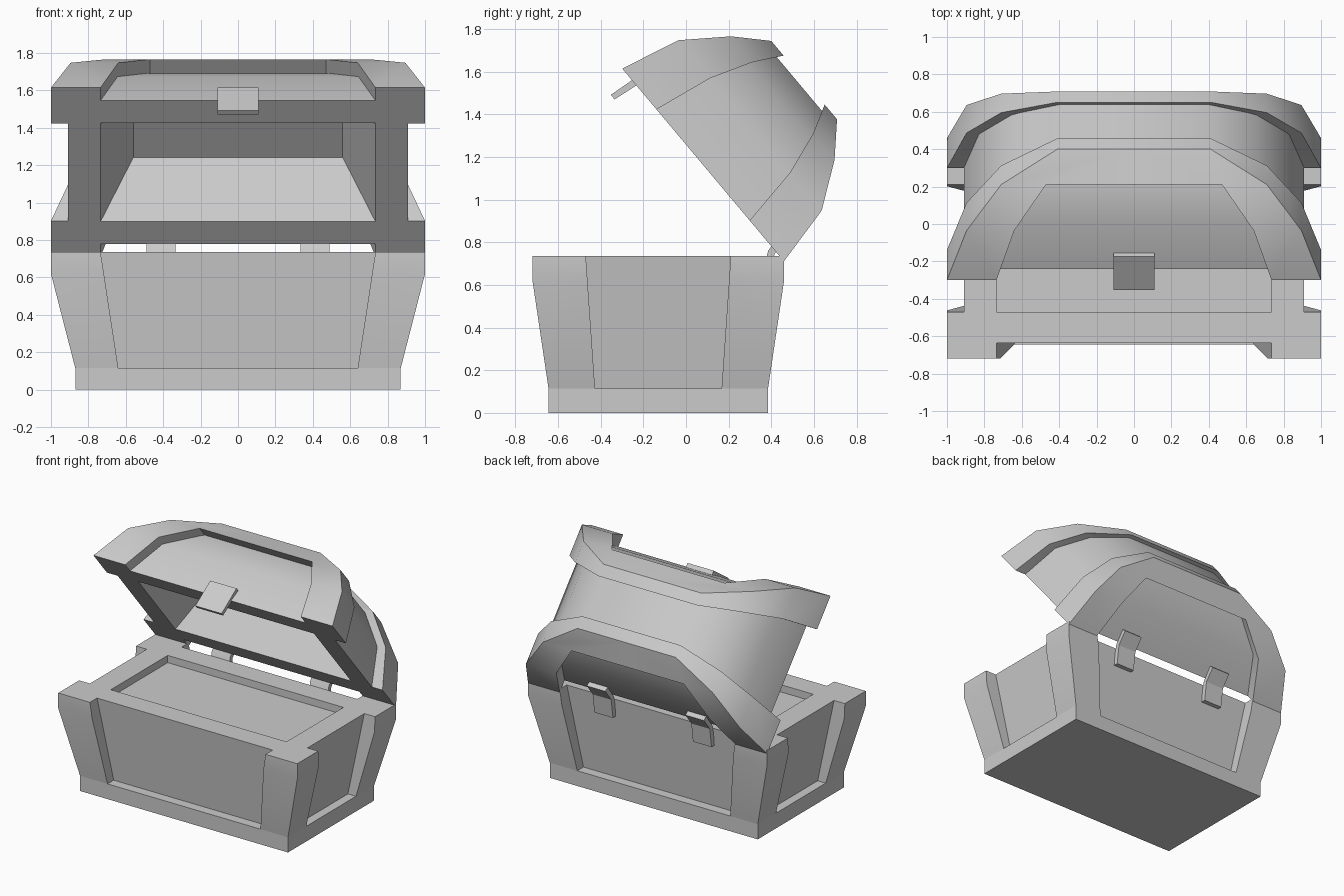
import bpy, bmesh
from math import radians

if "Cube" in bpy.data.objects:
    bpy.data.objects.remove(bpy.data.objects["Cube"])

CY = -0.13                                   # centre of the box in y
LID_LOC, LID_ROT = (0, 0.08, 1.163), (radians(-50), 0, 0)


def rect(x, y, z):
    return [(-x, -y, z), (x, -y, z), (x, y, z), (-x, y, z)]


def add_loft(bm, rings, caps=(True, True)):
    vs = [[bm.verts.new(p) for p in r] for r in rings]
    n = len(vs[0])
    for a, b in zip(vs, vs[1:]):
        for i in range(n):
            j = (i + 1) % n
            bm.faces.new((a[i], a[j], b[j], b[i]))
    if caps[0]:
        bm.faces.new(vs[0][::-1])
    if caps[1]:
        bm.faces.new(vs[-1])


def finish(name, bm, loc=(0, 0, 0), rot=(0, 0, 0), mirror=False):
    if mirror:                               # copy to all four corners
        for ax in (0, 1):
            dup = bmesh.ops.duplicate(bm, geom=bm.verts[:] + bm.edges[:] + bm.faces[:])["geom"]
            for v in dup:
                if isinstance(v, bmesh.types.BMVert):
                    v.co[ax] *= -1
    bmesh.ops.remove_doubles(bm, verts=bm.verts[:], dist=0.0005)
    bmesh.ops.recalc_face_normals(bm, faces=bm.faces[:])
    me = bpy.data.meshes.new(name)
    bm.to_mesh(me)
    bm.free()
    ob = bpy.data.objects.new(name, me)
    bpy.context.collection.objects.link(ob)
    ob.location, ob.rotation_euler = loc, rot
    bpy.ops.object.select_all(action='DESELECT')
    ob.select_set(True)
    bpy.context.view_layer.objects.active = ob
    bpy.ops.object.shade_smooth_by_angle(angle=radians(30))
    return ob


def loft(name, rings, loc=(0, 0, 0), rot=(0, 0, 0)):
    bm = bmesh.new()
    add_loft(bm, rings)
    return finish(name, bm, loc, rot)


def corner(z, x, y, open_x, slot_y, in_x, in_y):
    """L-shaped section of a corner post, front right quarter."""
    return [(open_x, -y, z), (x, -y, z), (x, -slot_y, z),
            (in_x, -slot_y, z), (in_x, -in_y, z), (open_x, -in_y, z)]


# Base: plinth, recessed core with shallow tray, four corner posts
loft("base_plinth", [rect(0.87, 0.515, 0), rect(0.87, 0.515, 0.115)], (0, CY, 0))
loft("base_core", [rect(0.80, 0.44, 0.10), rect(0.91, 0.505, 0.735),
                   rect(0.735, 0.34, 0.735), rect(0.735, 0.34, 0.68)], (0, CY, 0))
bm = bmesh.new()
add_loft(bm, [corner(0.115, 0.87, 0.515, 0.64, 0.297, 0.78, 0.42),
              corner(0.62, 1.0, 0.59, 0.717, 0.332, 0.87, 0.47),
              corner(0.735, 1.0, 0.59, 0.735, 0.34, 0.91, 0.505)])
finish("base_corner_posts", bm, (0, CY, 0), mirror=True)

# Lid core: hollow underside, rim, domed outside
loft("lid_core", [rect(0.56, 0.25, 0.42), rect(0.735, 0.345, 0),
                  rect(0.91, 0.50, 0), rect(0.83, 0.435, 0.275),
                  rect(0.655, 0.30, 0.465), rect(0.40, 0.19, 0.59)], LID_LOC, LID_ROT)

# Lid ribs: curved corner posts joined by a bar across the top
bm = bmesh.new()
X, Y, O, S, Z = 0.71, 0.378, 0.47, 0.22, 0.488
add_loft(bm, [corner(0, 1.0, 0.59, 0.735, 0.34, 0.91, 0.50),
              corner(0.288, 0.895, 0.522, 0.64, 0.29, 0.79, 0.40),
              corner(Z, X, Y, O, S, 0.60, 0.26)], (True, False))
A, OF, P, Q, OS, R = [bm.verts.new(p) for p in (
    (0, -Y, Z), (O, -Y, Z), (X, -Y, Z), (X, -S, Z), (O, -S, Z), (0, -S, Z))]
A2, P2, Q2, R2 = [bm.verts.new(p) for p in (
    (0, -0.24, 0.619), (0.41, -0.24, 0.619), (0.41, -0.15, 0.619), (0, -0.15, 0.619))]
for f in ((A, OF, P, P2, A2), (P, Q, Q2, P2), (Q, OS, R, R2, Q2),
          (A2, P2, Q2, R2), (A, R, OS, OF)):
    bm.faces.new(f)
finish("lid_ribs", bm, LID_LOC, LID_ROT, mirror=True)

# Latch plate hanging from the front of the lid
loft("latch", [[(-0.11, -0.530, -0.12), (0.11, -0.530, -0.12),
                (0.11, -0.502, -0.12), (-0.11, -0.502, -0.12)],
               [(-0.11, -0.510, 0.095), (0.11, -0.510, 0.095),
                (0.11, -0.475, 0.095), (-0.11, -0.475, 0.095)]], LID_LOC, LID_ROT)

# Bent hinge plates at the back
PROFILE = [(0.35, 0.60), (0.395, 0.60), (0.415, 0.745), (0.485, 0.835),
           (0.455, 0.86), (0.385, 0.76)]
for side, s in (("left", -1), ("right", 1)):
    loft("hinge_" + side, [[(s * x, y, z) for y, z in PROFILE] for x in (0.335, 0.49)])
